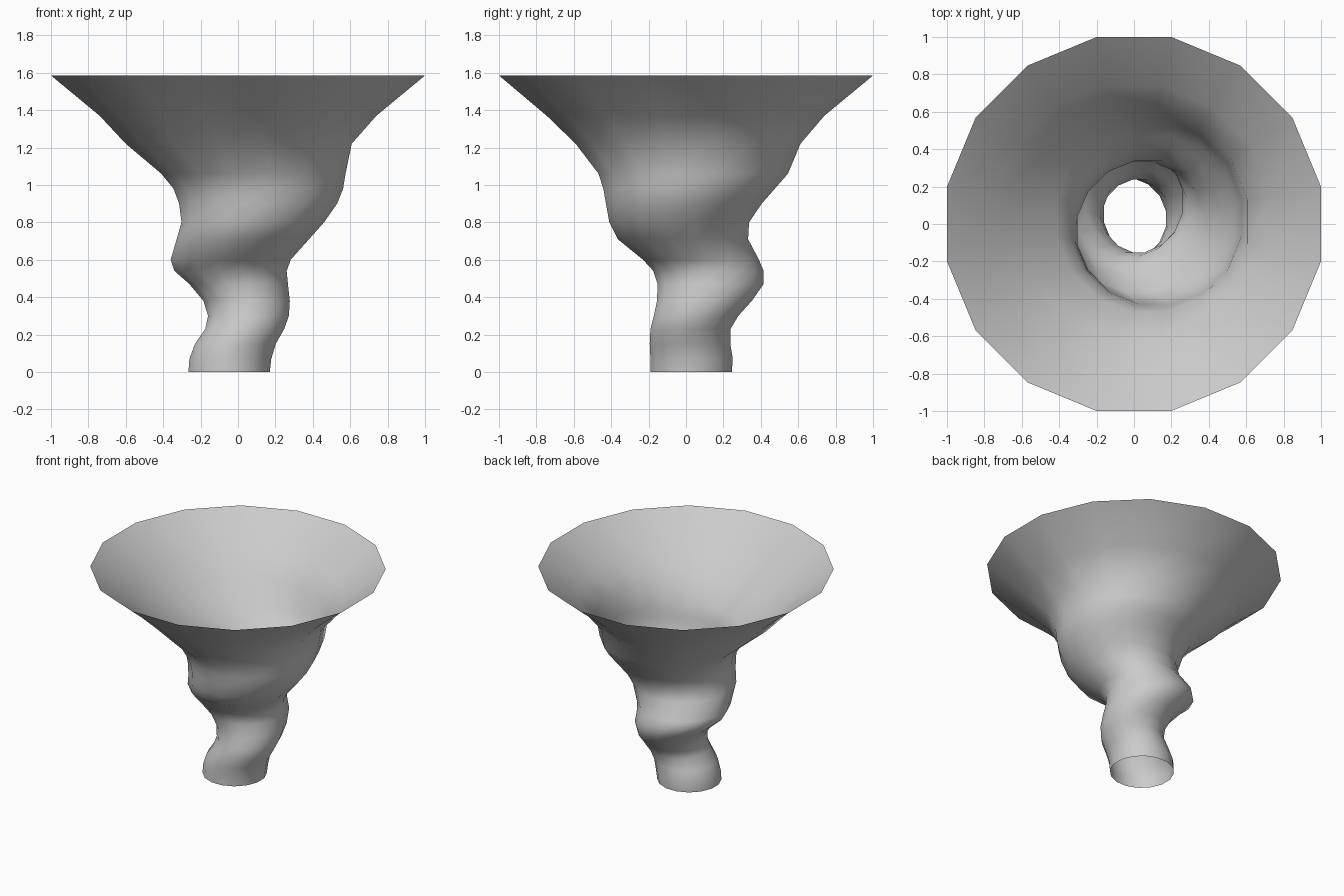
import bpy, bmesh, math

SIDES = 16
FLAT = math.cos(math.pi / SIDES)   # flat-to-corner ratio

# Swirling profile: height, left x, right x, front y, back y
PROFILE = [
    (0.00, -0.265, 0.170, -0.190, 0.245),
    (0.07, -0.260, 0.178, -0.190, 0.250),
    (0.15, -0.230, 0.202, -0.194, 0.237),
    (0.23, -0.175, 0.247, -0.190, 0.238),
    (0.30, -0.160, 0.272, -0.172, 0.280),
    (0.38, -0.185, 0.277, -0.155, 0.352),
    (0.47, -0.260, 0.267, -0.152, 0.415),
    (0.54, -0.340, 0.260, -0.175, 0.415),
    (0.60, -0.360, 0.282, -0.230, 0.390),
    (0.71, -0.328, 0.380, -0.365, 0.332),
    (0.80, -0.302, 0.460, -0.410, 0.337),
    (0.90, -0.315, 0.530, -0.428, 0.405),
    (0.98, -0.345, 0.562, -0.442, 0.475),
    (1.06, -0.410, 0.575, -0.468, 0.545),
    (1.22, -0.600, 0.608, -0.590, 0.612),
    (1.37, -0.740, 0.740, -0.745, 0.740),
    (1.585, -1.0, 1.0, -1.0, 1.0),
]


def add_ring(bm, z, x0, x1, y0, y1):
    cx, cy = (x0 + x1) / 2, (y0 + y1) / 2
    rx, ry = (x1 - x0) / 2 / FLAT, (y1 - y0) / 2 / FLAT
    angles = [2 * math.pi * (i + 0.5) / SIDES for i in range(SIDES)]
    return [bm.verts.new((cx + rx * math.cos(a), cy + ry * math.sin(a), z)) for a in angles]


# Open whirling funnel, one thin skin lofted through the rings
bm = bmesh.new()
rings = [add_ring(bm, *row) for row in PROFILE]
for low, high in zip(rings, rings[1:]):
    for i in range(SIDES):
        j = (i + 1) % SIDES
        bm.faces.new((low[i], low[j], high[j], high[i])).smooth = True

mesh = bpy.data.meshes.new("whirl_funnel")
bm.to_mesh(mesh)
bm.free()
funnel = bpy.data.objects.new("whirl_funnel", mesh)
bpy.context.collection.objects.link(funnel)
